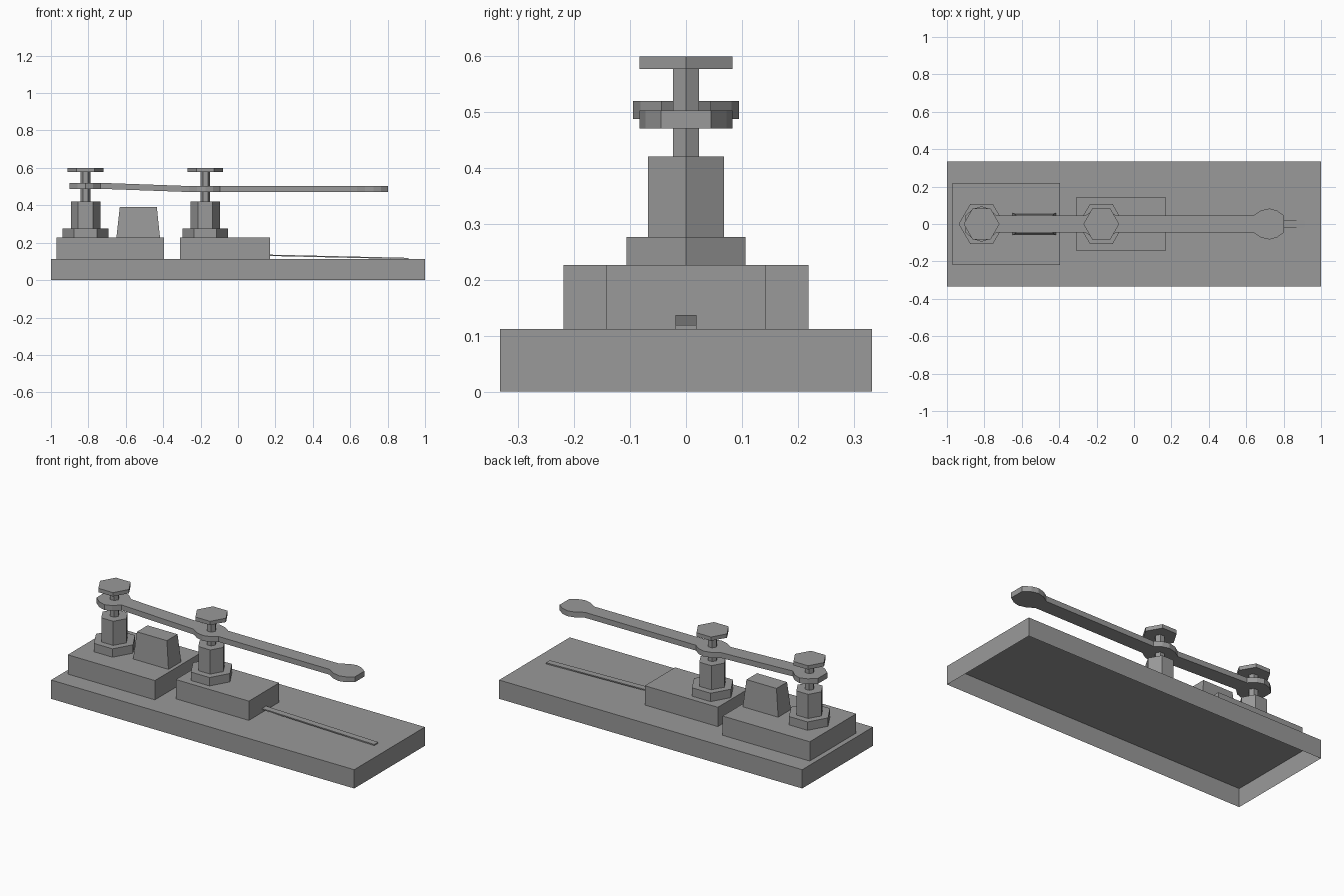
import bpy
import bmesh
import math

cube = bpy.data.objects.get("Cube")
if cube:
    bpy.data.objects.remove(cube, do_unlink=True)

GREY = 0.32
metal = bpy.data.materials.new("plain grey")
metal.use_nodes = True
metal.diffuse_color = (GREY, GREY, GREY, 1)
metal.node_tree.nodes["Principled BSDF"].inputs["Base Color"].default_value = (GREY, GREY, GREY, 1)


def loft(name, rings, bottom=True):
    """Skin a stack of equal-length rings and cap both ends."""
    bm = bmesh.new()
    rows = [[bm.verts.new(p) for p in ring] for ring in rings]
    for a, b in zip(rows, rows[1:]):
        for i in range(len(a)):
            j = (i + 1) % len(a)
            bm.faces.new((a[i], a[j], b[j], b[i]))
    cap = bm.faces.new(rows[0][::-1])
    bm.faces.new(rows[-1])
    bmesh.ops.recalc_face_normals(bm, faces=bm.faces[:])
    if not bottom:
        bmesh.ops.delete(bm, geom=[cap], context='FACES_ONLY')
    mesh = bpy.data.meshes.new(name)
    bm.to_mesh(mesh)
    bm.free()
    mesh.materials.append(metal)
    obj = bpy.data.objects.new(name, mesh)
    bpy.context.collection.objects.link(obj)
    return obj


def rect(x0, x1, half_y, z):
    return [(x0, -half_y, z), (x1, -half_y, z), (x1, half_y, z), (x0, half_y, z)]


def section(x, half_y, z0, z1):
    return [(x, -half_y, z0), (x, half_y, z0), (x, half_y, z1), (x, -half_y, z1)]


def hexagon(name, x, flat, z0, z1):
    """Hexagonal prism with corners towards +x and -x; flat = centre to flat."""
    r = flat / math.cos(math.pi / 6)
    corners = [(x + r * math.cos(k * math.pi / 3), r * math.sin(k * math.pi / 3))
               for k in range(6)]
    return loft(name, [[(px, py, z) for px, py in corners] for z in (z0, z1)])


DECK, STEP = 0.112, 0.227

# Hollow base, open underneath, with the two raised blocks
loft("base", [rect(-1, 1, 0.333, 0), rect(-1, 1, 0.333, DECK)], bottom=False)
loft("rear_block", [rect(-0.97, -0.395, 0.219, DECK), rect(-0.97, -0.395, 0.219, STEP)], bottom=False)
loft("middle_block", [rect(-0.31, 0.172, 0.143, DECK), rect(-0.31, 0.172, 0.143, STEP)], bottom=False)

# Tapered stop between the posts
loft("tapered_stop", [rect(-0.65, -0.417, 0.06, STEP), rect(-0.632, -0.434, 0.05, 0.39)])

# Two identical hexagonal posts
POSTS = {"rear": -0.815, "middle": -0.175}
for side, x in POSTS.items():
    hexagon(side + "_nut", x, 0.106, STEP, 0.277)
    hexagon(side + "_post", x, 0.068, 0.277, 0.421)
    hexagon(side + "_screw", x, 0.023, 0.421, 0.577)
    hexagon(side + "_screw_head", x, 0.083, 0.577, 0.6)

# Lever: a flat bar with three swollen eyes, stepping up at the rear
ARM = 0.045


def eye(x, half, z):
    mid = ARM + (half - ARM) * 0.72
    return [(x + dx, w, z) for dx, w in
            ((-0.087, ARM), (-0.044, mid), (0, half), (0.04, mid), (0.079, ARM))]


stations = (eye(POSTS["rear"], 0.095, 0.504) + eye(POSTS["middle"], 0.083, 0.487)
            + eye(0.724, 0.083, 0.487))
loft("lever", [section(x, w, z - 0.016, z + 0.016) for x, w, z in stations])

# Thin contact strip sloping down to the deck
loft("contact_strip", [section(0.17, 0.019, 0.129, 0.136), section(0.912, 0.019, DECK, 0.119)])
